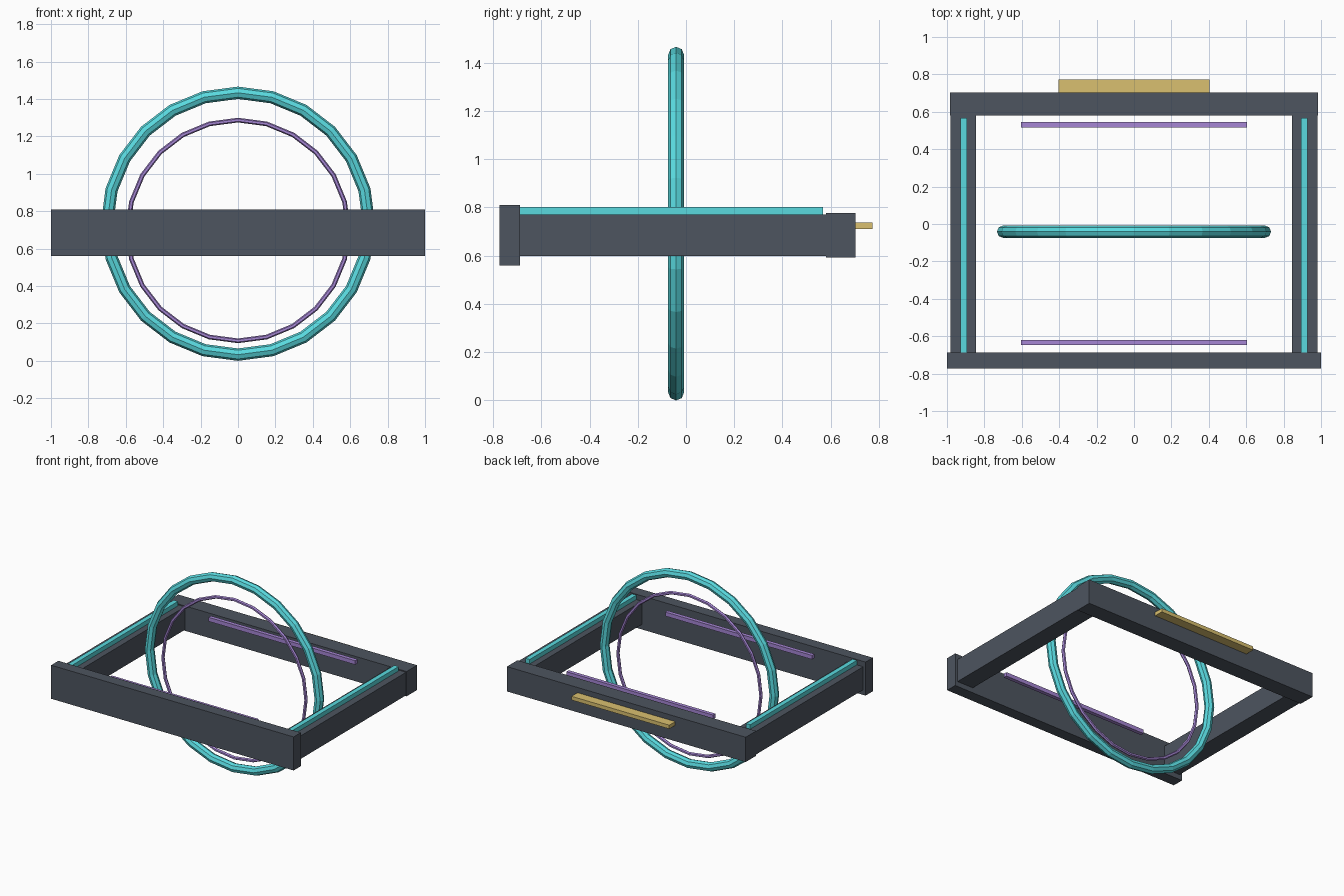
import bpy, bmesh
from math import cos, sin, tau

if "Cube" in bpy.data.objects:
    bpy.data.objects.remove(bpy.data.objects["Cube"])


def material(name, color):
    m = bpy.data.materials.new(name)
    m.diffuse_color = color
    m.use_nodes = True
    m.node_tree.nodes["Principled BSDF"].inputs["Base Color"].default_value = m.diffuse_color
    return m


DARK = material("dark_slate", (0.075, 0.09, 0.115, 1))
CYAN = material("cyan", (0.10, 0.70, 0.74, 1))
PURPLE = material("purple", (0.38, 0.24, 0.66, 1))
GOLD = material("gold", (0.70, 0.53, 0.16, 1))


def finish(name, bm, mat):
    bmesh.ops.recalc_face_normals(bm, faces=bm.faces)
    me = bpy.data.meshes.new(name)
    bm.to_mesh(me)
    bm.free()
    me.materials.append(mat)
    ob = bpy.data.objects.new(name, me)
    bpy.context.collection.objects.link(ob)
    return ob


def box(name, x, y, z, mat):
    """Box from (min, max) ranges on each axis."""
    bm = bmesh.new()
    bmesh.ops.create_cube(bm, size=1)
    for v in bm.verts:
        for i, (lo, hi) in enumerate((x, y, z)):
            v.co[i] = lo if v.co[i] < 0 else hi
    return finish(name, bm, mat)


def ring(name, y, z, major, minor, sides, mat, segments=24):
    """Upright faceted torus facing the front."""
    bm = bmesh.new()
    loops = []
    for i in range(segments):
        a = tau * i / segments
        loop = []
        for j in range(sides):
            b = tau * j / sides
            r = major + minor * cos(b)
            loop.append(bm.verts.new((r * cos(a), y + minor * sin(b), z + r * sin(a))))
        loops.append(loop)
    for i in range(segments):
        p, q = loops[i], loops[(i + 1) % segments]
        for j in range(sides):
            k = (j + 1) % sides
            bm.faces.new((p[j], p[k], q[k], q[j]))
    return finish(name, bm, mat)


# Rectangular frame
box("front_beam", (-1, 1), (-0.773, -0.688), (0.56, 0.81), DARK)
box("back_beam", (-0.985, 0.985), (0.58, 0.703), (0.592, 0.777), DARK)
for side, s in (("left", -1), ("right", 1)):
    box(side + "_beam", sorted((s * 0.845, s * 0.98)), (-0.77, 0.64), (0.598, 0.77), DARK)
    # Glowing strip lying along each side beam
    box(side + "_strip", sorted((s * 0.892, s * 0.927)), (-0.70, 0.568), (0.769, 0.803), CYAN)

# Thin cross rails inside the frame
box("front_rail", (-0.605, 0.605), (-0.648, -0.62), (0.75, 0.78), PURPLE)
box("back_rail", (-0.605, 0.605), (0.517, 0.545), (0.75, 0.78), PURPLE)

# Ledge on the back
box("back_ledge", (-0.403, 0.403), (0.69, 0.773), (0.71, 0.738), GOLD)

# Upright rings
ring("outer_ring", -0.041, 0.733, 0.70, 0.033, 8, CYAN)
ring("inner_ring", -0.041, 0.697, 0.590, 0.0125, 6, PURPLE)
